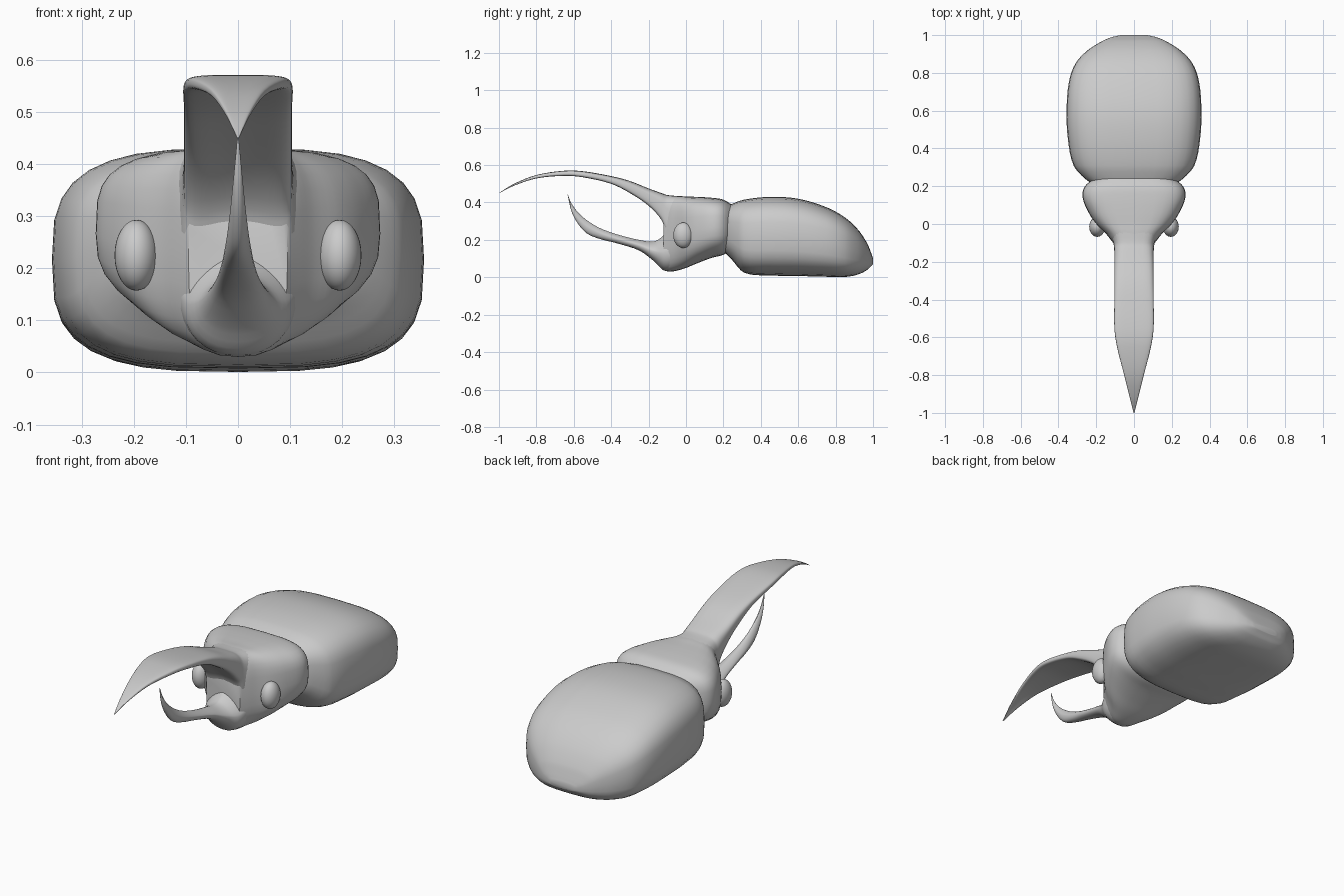
import bpy, bmesh, math

default_cube = bpy.data.objects.get("Cube")
if default_cube:
    bpy.data.objects.remove(default_cube)

shell_grey = bpy.data.materials.new("shell grey")
shell_grey.use_nodes = True
colour = (0.6, 0.6, 0.6, 1)
shell_grey.diffuse_color = colour
shell_grey.node_tree.nodes["Principled BSDF"].inputs["Base Color"].default_value = colour


def finish(obj, name, angle=50):
    """Name the part, give it its colour and smooth its shading."""
    obj.name = obj.data.name = name
    obj.data.materials.clear()
    obj.data.materials.append(shell_grey)
    bpy.ops.object.select_all(action='DESELECT')
    obj.select_set(True)
    bpy.context.view_layer.objects.active = obj
    bpy.ops.object.shade_smooth_by_angle(angle=math.radians(angle))


def refine(rows, steps=4):
    """Pass a smooth curve through the rows, without overshoot at the ends."""
    result = []
    for i in range(len(rows) - 1):
        before, start = rows[max(i - 1, 0)], rows[i]
        end, after = rows[i + 1], rows[min(i + 2, len(rows) - 1)]
        span = end[0] - start[0]
        for step in range(steps):
            t = step / steps
            row = [start[0] + span * t]
            for a, b, c, d in list(zip(before, start, end, after))[1:]:
                slope_in = (c - a) / (end[0] - before[0]) * span
                slope_out = (d - b) / (after[0] - start[0]) * span
                ease = t * t * (3 - 2 * t)
                row.append(b + (c - b) * ease + slope_in * t * (1 - t) ** 2
                           - slope_out * t * t * (1 - t))
            result.append(row)
    return result + [list(rows[-1])]


def loft(name, rows, upper, lower, hollow=0, sides=32):
    """Skin rounded cross-sections; each row is y, half width, bottom, top."""
    bm = bmesh.new()
    rings = []
    for y, width, bottom, top in refine(rows):
        middle, half = (bottom + top) / 2, (top - bottom) / 2
        ring = []
        for k in range(sides):
            angle = math.tau * k / sides
            c, s = math.cos(angle), math.sin(angle)
            power = 2 / (upper if s > 0 else lower)
            x = math.copysign(abs(c) ** power, c)
            z = math.copysign(abs(s) ** power, s)
            if s < 0:
                z += hollow * (1 - x * x)
            ring.append(bm.verts.new((x * width, y, middle + z * half)))
        rings.append(ring)
    for a, b in zip(rings, rings[1:]):
        for k in range(sides):
            n = (k + 1) % sides
            bm.faces.new((a[k], a[n], b[n], b[k]))
    bm.faces.new(rings[0])
    bm.faces.new(rings[-1])
    bmesh.ops.recalc_face_normals(bm, faces=bm.faces)
    mesh = bpy.data.meshes.new(name)
    bm.to_mesh(mesh)
    bm.free()
    obj = bpy.data.objects.new(name, mesh)
    bpy.context.collection.objects.link(obj)
    finish(obj, name)
    return obj


# Broad rounded wing case, sloping down to the tail
loft("abdomen", [
    (.2, .2, .14, .37), (.24, .26, .1, .39), (.31, .32, .025, .415),
    (.45, .35, .01, .43), (.6, .357, .007, .42), (.75, .345, .003, .375),
    (.85, .31, .002, .32), (.92, .245, .015, .255), (.97, .165, .04, .18),
    (.99, .115, .06, .13), (1, .07, .07, .1)], upper=3.2, lower=3.2)

# Head, narrowing forward to the root of the horns
loft("head", [
    (.25, .2, .15, .385), (.2, .26, .12, .415), (.14, .272, .105, .425),
    (.06, .24, .075, .43), (0, .2, .05, .432), (-.05, .15, .035, .435),
    (-.09, .118, .03, .43), (-.12, .095, .038, .38)], upper=3.6, lower=2.6)

# Long upper horn: a wide blade with a channelled underside
loft("upper_horn", [
    (-.04, .13, .15, .434), (-.1, .11, .18, .44), (-.13, .105, .27, .45),
    (-.2, .104, .36, .475), (-.3, .104, .435, .515), (-.4, .104, .49, .541),
    (-.55, .104, .527, .567), (-.65, .09, .536, .57), (-.8, .052, .524, .547),
    (-.92, .022, .487, .5), (-1, .002, .449, .451)], upper=4, lower=3, hollow=.5)

# Lower horn: a ridged spike curling upward
loft("lower_horn", [
    (-.06, .12, .033, .3), (-.12, .1, .037, .225), (-.17, .07, .085, .192),
    (-.25, .045, .143, .2), (-.37, .032, .182, .23), (-.46, .026, .205, .263),
    (-.53, .02, .235, .305), (-.58, .014, .29, .35), (-.615, .008, .36, .4),
    (-.633, .002, .442, .446)], upper=1.5, lower=2.2)

# Bulging eyes
for side, label in ((1, "left_eye"), (-1, "right_eye")):
    bpy.ops.mesh.primitive_uv_sphere_add(segments=32, ring_count=16, radius=1,
                                         location=(side * .195, -.015, .225))
    eye = bpy.context.object
    eye.scale = (.042, .053, .068)
    finish(eye, label)
